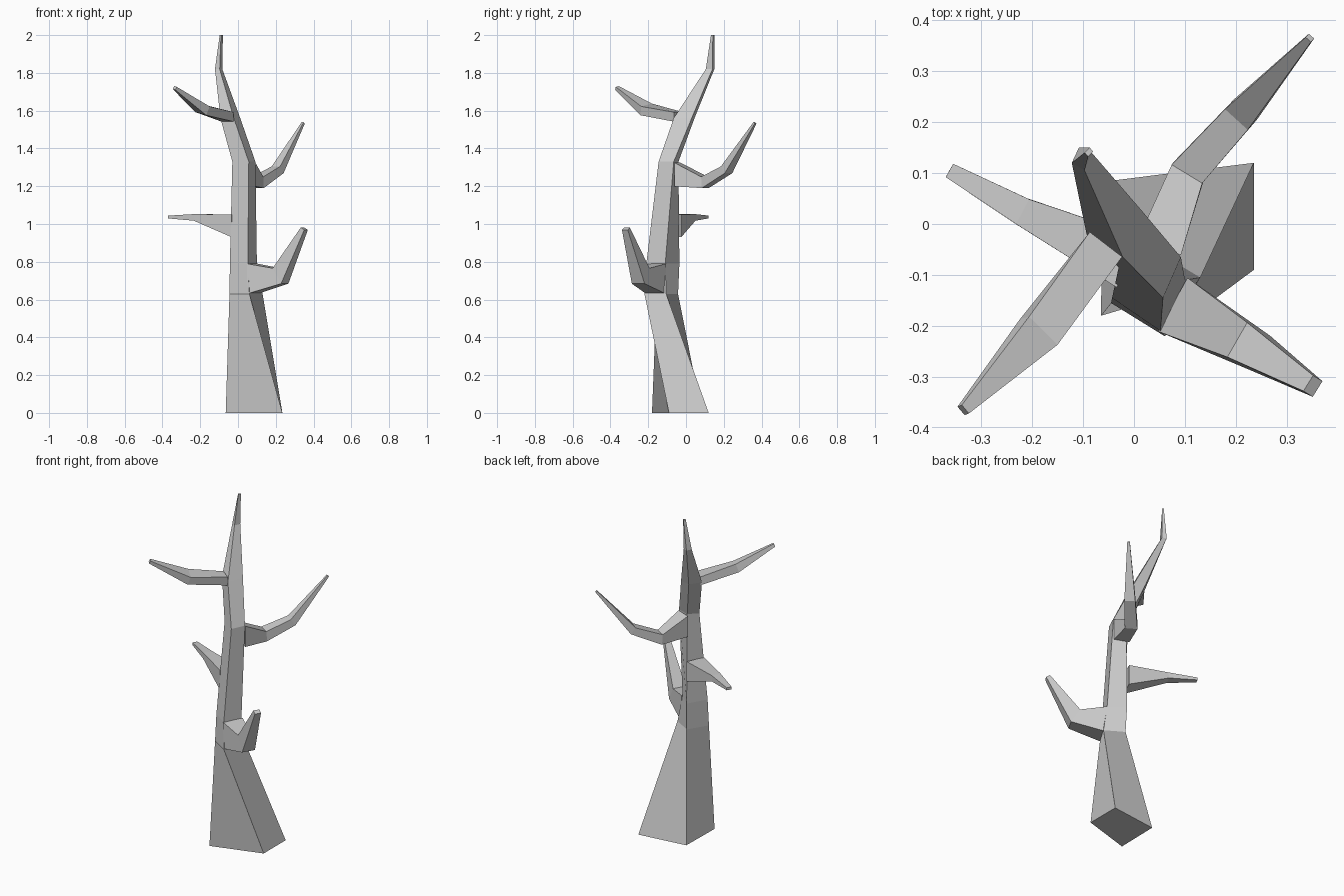
import bpy, bmesh
from math import radians
from mathutils import Vector, Matrix

if "Cube" in bpy.data.objects:
    bpy.data.objects.remove(bpy.data.objects["Cube"])


def loft(name, rings):
    """Skin a run of four-cornered rings and cap both ends."""
    bm = bmesh.new()
    loops = [[bm.verts.new(p) for p in ring] for ring in rings]
    for a, b in zip(loops, loops[1:]):
        for i in range(4):
            j = (i + 1) % 4
            bm.faces.new((a[j], b[j], b[i], a[i]))
    bm.faces.new(loops[0][::-1])
    bm.faces.new(loops[-1])
    bmesh.ops.recalc_face_normals(bm, faces=bm.faces)
    mesh = bpy.data.meshes.new(name)
    bm.to_mesh(mesh)
    bm.free()
    obj = bpy.data.objects.new(name, mesh)
    bpy.context.collection.objects.link(obj)


def branch(name, stations, roll=0):
    """Tapered bent limb; stations are (x, y, z, width, height)."""
    pts = [Vector(s[:3]) for s in stations]
    rings = []
    for i, (x, y, z, w, h) in enumerate(stations):
        before = (pts[i] - pts[max(i - 1, 0)]).normalized()
        after = (pts[min(i + 1, len(pts) - 1)] - pts[i]).normalized()
        t = (before + after).normalized()
        if i == 0:
            t.z = 0                      # root sits upright against the trunk
            t.normalize()
        turn = Matrix.Rotation(radians(roll if i else 0), 3, t)
        side = t.cross(Vector((0, 0, 1))).normalized()
        up = turn @ side.cross(t).normalized() * h / 2
        side = turn @ side * w / 2
        c = pts[i]
        rings.append([c - side - up, c + side - up, c + side + up, c - side + up])
    loft(name, rings)


# Trunk: height, then corners front-left, front-right, back-right, back-left
trunk = [
    (0.00, (-.065, -.18), (.235, -.09), (.235, .12), (-.06, .083)),
    (0.63, (-.045, -.155), (.06, -.22), (.13, -.105), (.025, -.042)),
    (0.79, (-.043, -.145), (.052, -.21), (.10, -.11), (.02, -.035)),
    (1.33, (-.03, -.085), (.057, -.145), (.092, -.065), (.02, -.04)),
    (1.56, (-.093, -.02), (-.022, -.065), (.012, .03), (-.05, .045)),
    (1.82, (-.122, .12), (-.097, .105), (-.083, .14), (-.108, .15)),
    (2.00, (-.097, .14), (-.09, .132), (-.08, .142), (-.087, .15)),
]
loft("trunk", [[(x, y, z) for x, y in corners] for z, *corners in trunk])

# Limbs
branch("lower_right_branch", [(.076, -.158, .71, .12, .16),
                              (.225, -.24, .725, .078, .097),
                              (.351, -.318, .975, .036, .025)])
branch("back_right_branch", [(.05, -.045, 1.262, .09, .125),
                             (.105, .10, 1.22, .07, .06),
                             (.21, .215, 1.287, .06, .045),
                             (.345, .365, 1.535, .014, .012)])
branch("lower_left_branch", [(-.01, -.075, .99, .11, .12),
                             (-.22, .025, 1.035, .055, .035),
                             (-.362, .105, 1.037, .03, .015)])
branch("upper_left_branch", [(-.055, -.04, 1.567, .08, .05),
                             (-.187, -.212, 1.607, .08, .05),
                             (-.335, -.365, 1.72, .022, .018)], roll=-12)
